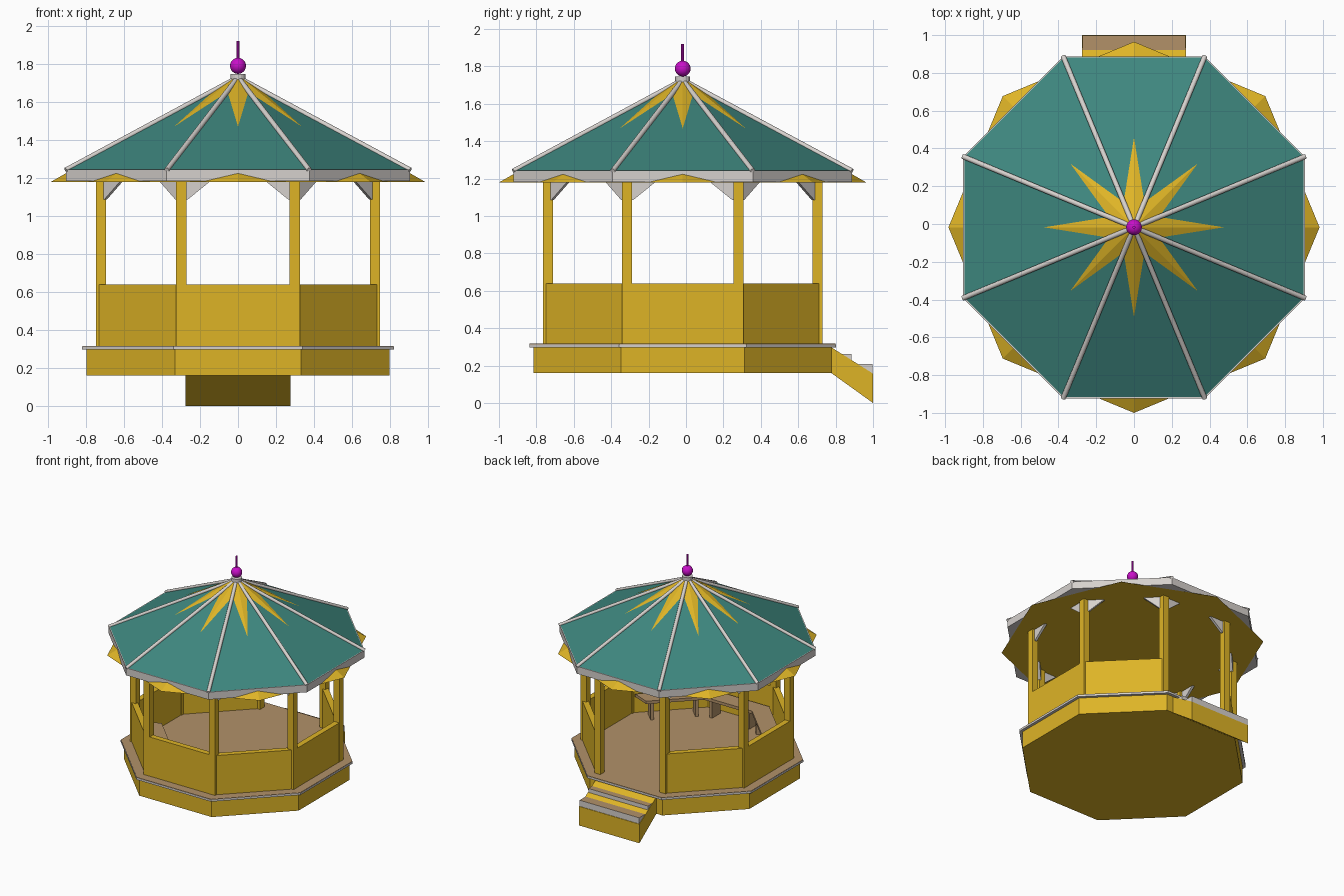
import bpy, bmesh, math
from mathutils import Vector, Matrix

if "Cube" in bpy.data.objects:
    bpy.data.objects.remove(bpy.data.objects["Cube"])

CY = -0.0175                      # centre of the pavilion in y
C8 = math.cos(math.pi / 8)


def mat(name, r, g, b):
    m = bpy.data.materials.new(name)
    m.diffuse_color = [((c / 255 + 0.055) / 1.055) ** 2.4 for c in (r, g, b)] + [1]
    m.use_nodes = True
    m.node_tree.nodes["Principled BSDF"].inputs["Base Color"].default_value = m.diffuse_color
    return m


YELLOW = mat("golden yellow", 222, 180, 38)
TEAL = mat("teal roof", 62, 135, 127)
GREY = mat("light grey trim", 214, 209, 205)
BROWN = mat("wood brown", 178, 145, 105)
MAGENTA = mat("magenta", 200, 15, 200)


def finish(name, bm, *mats):
    bmesh.ops.recalc_face_normals(bm, faces=bm.faces)
    me = bpy.data.meshes.new(name)
    bm.to_mesh(me)
    bm.free()
    for m in mats:
        me.materials.append(m)
    ob = bpy.data.objects.new(name, me)
    bpy.context.collection.objects.link(ob)
    return ob


def frustum(name, r1, r2, z1, z2, m, n=8, turn=math.pi / 8):
    # straight or pointed n-sided solid; a zero top radius makes a cone
    bm = bmesh.new()
    ring = [Vector((math.cos(turn + i * math.tau / n), math.sin(turn + i * math.tau / n), 0))
            for i in range(n)]
    low = [bm.verts.new(v * r1 + Vector((0, CY, z1))) for v in ring]
    bm.faces.new(low[::-1])
    if r2 == 0:
        top = bm.verts.new((0, CY, z2))
        for i in range(n):
            bm.faces.new((low[i], low[(i + 1) % n], top))
    else:
        high = [bm.verts.new(v * r2 + Vector((0, CY, z2))) for v in ring]
        bm.faces.new(high)
        for i in range(n):
            j = (i + 1) % n
            bm.faces.new((low[i], low[j], high[j], high[i]))
    return finish(name, bm, m)


def extrude(bm, pts, vec):
    a = [bm.verts.new(p) for p in pts]
    b = [bm.verts.new(Vector(p) + Vector(vec)) for p in pts]
    bm.faces.new(a)
    bm.faces.new(b[::-1])
    n = len(a)
    for i in range(n):
        bm.faces.new((a[i], b[i], b[(i + 1) % n], a[(i + 1) % n]))


def box(bm, x1, x2, y1, y2, z1, z2):
    extrude(bm, [(x1, y1, z1), (x2, y1, z1), (x2, y2, z1), (x1, y2, z1)], (0, 0, z2 - z1))


def place(bm, k):
    # turn a part built for the front side onto side k
    M = Matrix.Translation((0, CY, 0)) @ Matrix.Rotation(k * math.pi / 4, 4, 'Z')
    bmesh.ops.transform(bm, matrix=M, verts=bm.verts)


# platform, trim and floor
frustum("platform", 0.797 / C8, 0.797 / C8, 0.16, 0.30, YELLOW)
frustum("platform_trim", 0.82 / C8, 0.82 / C8, 0.298, 0.314, GREY)
frustum("floor", 0.818 / C8, 0.818 / C8, 0.31, 0.317, BROWN)

# roof: fascia, teal cone, and a turned yellow cone whose ridges break through as a star
frustum("roof_fascia", 0.905 / C8, 0.905 / C8, 1.182, 1.243, GREY)
frustum("roof", 0.904 / C8, 0.0, 1.24, 1.722, TEAL)
frustum("ceiling_and_star", 0.9825, 0.0, 1.179, 1.74, YELLOW, turn=0)
frustum("roof_cap", 0.04, 0.04, 1.71, 1.746, GREY, n=16)

# finial
bm = bmesh.new()
bmesh.ops.create_uvsphere(bm, u_segments=20, v_segments=12, radius=0.042)
bmesh.ops.translate(bm, vec=(0, CY, 1.788), verts=bm.verts)
for f in bm.faces:
    f.smooth = True
finish("finial_ball", bm, MAGENTA)
frustum("finial_spike", 0.008, 0.008, 1.80, 1.92, MAGENTA, n=10)

S, MID, W = 0.297, 0.72, 0.027    # post position and half width
for k in range(8):
    a = k * math.pi / 4 + math.pi / 8
    d = Vector((math.cos(a), math.sin(a), 0))

    # square posts, all aligned with the axes
    px, py = d.x * MID / C8, d.y * MID / C8 + CY
    bm = bmesh.new()
    box(bm, px - W, px + W, py - W, py + W, 0.31, 1.182)
    finish("post", bm, YELLOW)

    # ridge ribs
    p0 = d * 0.03 + Vector((0, CY, 1.712))
    p1 = d * 0.905 / C8 + Vector((0, CY, 1.24))
    bm = bmesh.new()
    bmesh.ops.create_cone(bm, cap_ends=True, segments=10, radius1=0.014, radius2=0.014,
                          depth=(p1 - p0).length)
    M = Matrix.Translation((p0 + p1) / 2) @ (p1 - p0).to_track_quat('Z', 'Y').to_matrix().to_4x4()
    bmesh.ops.transform(bm, matrix=M, verts=bm.verts)
    for f in bm.faces:
        f.smooth = len(f.verts) == 4
    finish("ridge_rib", bm, GREY)

    # gusset brackets at both ends of each bay
    bm = bmesh.new()
    for s in (-1, 1):
        extrude(bm, [(s * S, -MID - 0.01, 1.182), (s * 0.145, -MID - 0.01, 1.182),
                     (s * 0.265, -MID - 0.01, 1.085), (s * S, -MID - 0.01, 1.085)], (0, 0.02, 0))
    place(bm, k)
    finish("bracket", bm, GREY)

    # railing panels, leaving the back bay open
    if k != 4:
        bm = bmesh.new()
        box(bm, -S, S, -MID - 0.026, -MID + 0.02, 0.315, 0.64)
        place(bm, k)
        finish("railing_panel", bm, YELLOW)

    # benches on the three front bays
    if k in (7, 0, 1):
        bm = bmesh.new()
        t = math.tan(math.pi / 8)
        extrude(bm, [(-0.67 * t, -0.67, 0.46), (0.67 * t, -0.67, 0.46),
                     (0.53 * t, -0.53, 0.46), (-0.53 * t, -0.53, 0.46)], (0, 0, 0.024))
        for s in (-1, 1):
            box(bm, s * 0.17 - 0.012, s * 0.17 + 0.012, -0.66, -0.55, 0.315, 0.462)
        place(bm, k)
        finish("bench", bm, BROWN)

# stair block with sloping top and underside
bm = bmesh.new()
extrude(bm, [(-0.275, 0.77, 0.302), (-0.275, 1.0, 0.157), (-0.275, 1.0, 0.0),
             (-0.275, 0.77, 0.165)], (0.55, 0, 0))
finish("stair_block", bm, YELLOW)

# steps: grey wedges with brown treads
bm = bmesh.new()
for y1, y2, z1, z2 in ((0.93, 0.998, 0.15, 0.208), (0.83, 0.885, 0.225, 0.262)):
    extrude(bm, [(-0.272, y1 - 0.01, z2), (-0.272, y2, z2), (-0.272, y2, z1)], (0.544, 0, 0))
bmesh.ops.recalc_face_normals(bm, faces=bm.faces)
bm.normal_update()
for f in bm.faces:
    f.material_index = 1 if f.normal.z > 0.9 else 0
finish("steps", bm, GREY, BROWN)
